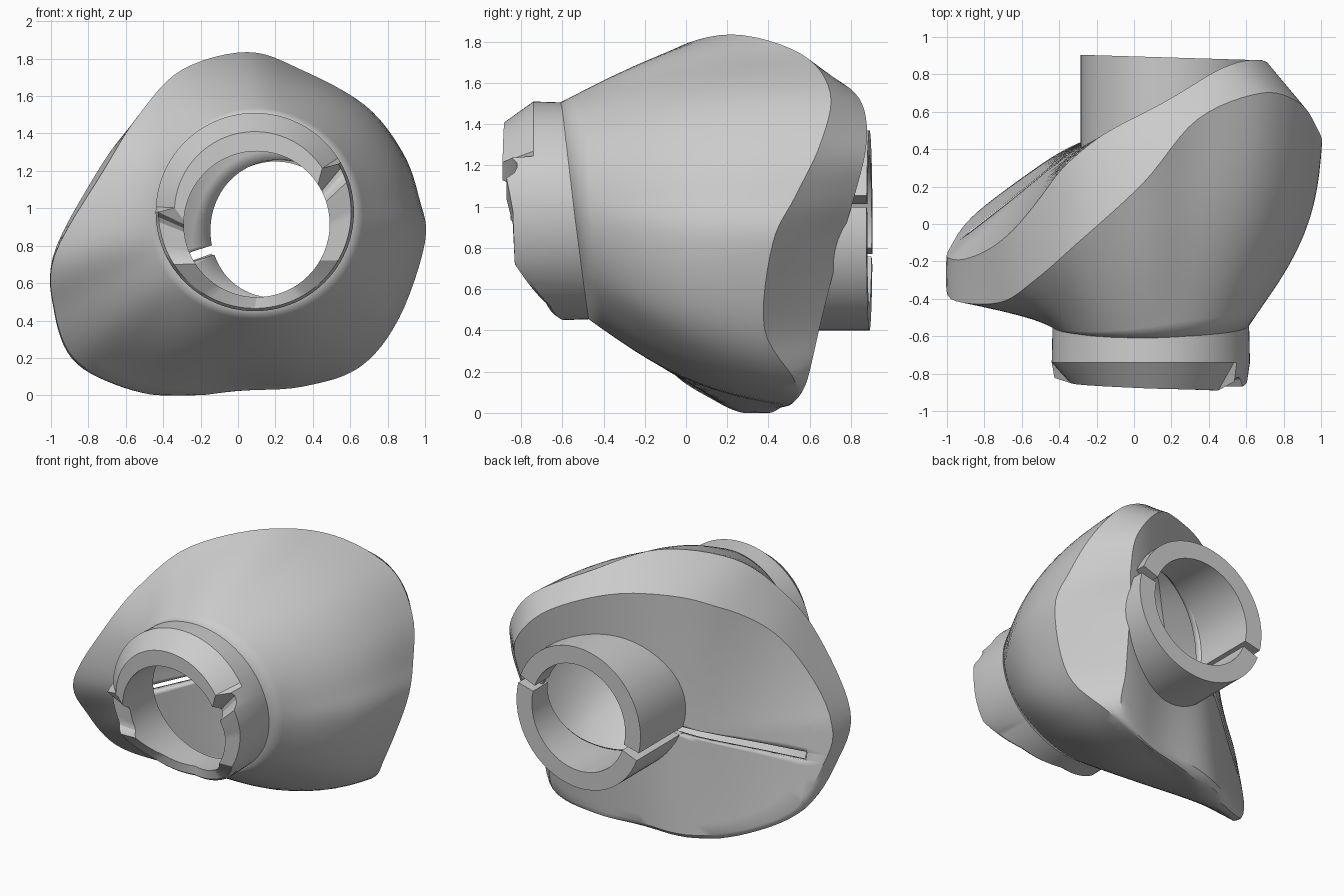
import bpy, bmesh, math
from mathutils import Vector

if "Cube" in bpy.data.objects:
    bpy.data.objects.remove(bpy.data.objects["Cube"])

WALL = 0.05
SLIT = math.radians(17)            # tilt of the slit line
TUBE_C = (0.2, 0.885)              # tube centre in x, z


def plate_y(x, z):
    """Slightly twisted, gently crowned back plate: depth at x, z."""
    f = (z - 0.05) / 1.35
    return (0.41 + 0.07 * f + (0.32 + 0.39 * f) * x - 0.12 * min(0, x) ** 4
            + 0.12 * math.exp(-((x + 0.25) / 0.36) ** 2)
            - 0.6 * max(0, x - 0.35) ** 2
            - 0.5 * max(0, z - 0.75) * max(0, -x - 0.4))


def closed_spline(pts, n=6):
    pts = [Vector(p) for p in pts]
    out, m = [], len(pts)
    for i in range(m):
        a, b, c, d = (pts[(i + k) % m] for k in (-1, 0, 1, 2))
        for k in range(n):
            t = k / n
            out.append(0.5 * (2 * b + (c - a) * t + (2 * a - 5 * b + 4 * c - d) * t * t
                              + (3 * b - a - 3 * c + d) * t ** 3))
    return out


def skin(bm, rings, wrap_rings=False):
    vs = [[bm.verts.new(p) for p in r] for r in rings]
    n, m = len(vs), len(vs[0])
    for i in range(n if wrap_rings else n - 1):
        for j in range(m):
            a, b, k = vs[i], vs[(i + 1) % n], (j + 1) % m
            bm.faces.new((a[j], b[j], b[k], a[k]))
    return vs


def finish(bm, name, recalc=True):
    if recalc:
        bmesh.ops.recalc_face_normals(bm, faces=bm.faces)
    me = bpy.data.meshes.new(name)
    bm.to_mesh(me)
    bm.free()
    ob = bpy.data.objects.new(name, me)
    bpy.context.collection.objects.link(ob)
    bpy.ops.object.select_all(action='DESELECT')
    ob.select_set(True)
    bpy.context.view_layer.objects.active = ob
    bpy.ops.object.shade_smooth_by_angle(angle=math.radians(28))
    return ob


def circle_pt(c, r, a, y):
    return Vector((c[0] + r * math.cos(a), y, c[1] + r * math.sin(a)))


def neck_y(a):
    return -0.55 - 0.07 * math.sin(a)


# --- housing: neck -> flared shell -> bevel band -> back plate with round hole
outer_edge = closed_spline([
    (1, .42, .82), (.97, .53, 1.05), (.88, .65, 1.3), (.68, .70, 1.55), (.34, .56, 1.74),
    (.05, .22, 1.835), (-.3, -.1, 1.74), (-.53, -.3, 1.5), (-.72, -.42, 1.2), (-.98, -.4, .75),
    (-.98, -.24, .45), (-.88, -.07, .2), (-.65, .12, .07), (-.35, .28, .0), (0, .4, .035),
    (.35, .5, .05), (.65, .53, .15), (.86, .38, .41)])
plate_edge = closed_spline([(x, 0, z) for x, z in [
    (.66, .82), (.71, 1.05), (.70, 1.27), (.52, 1.5), (.25, 1.63), (-.05, 1.68), (-.33, 1.63),
    (-.58, 1.43), (-.78, 1.15), (-.99, .74), (-.965, .46), (-.865, .22), (-.64, .09), (-.35, .035),
    (0, .06), (.3, .08), (.59, .17), (.61, .42)]])
for p in plate_edge:
    p.y = plate_y(p.x, p.z)

neck, radial = [], []
for p in outer_edge:
    a = math.atan2(p.z - 0.93, p.x - 0.05)
    neck.append(circle_pt((0.09, 0.98), 0.52, a, neck_y(a)))
    radial.append(Vector((math.cos(a), 0, math.sin(a)))
                  * (0.03 + 0.07 * math.cos(a) - 0.04 * min(0, math.sin(a))))
rings = []
for i in range(13):
    s = i / 12
    rings.append([c.lerp(b, s) + r * math.sin(math.pi * s)
                  for c, b, r in zip(neck, outer_edge, radial)])
# band between shell and plate: flat above, rounded along the lower left rim
for s in (0.25, 0.5, 0.75):
    ring = []
    for j, (b, p) in enumerate(zip(outer_edge, plate_edge)):
        w = 0.03 * max(0, math.sin(math.pi * (j - 54) / 46)) if 54 < j < 100 else 0
        out = Vector((b.x - 0.05, 0.4, b.z - 0.93)).normalized()
        ring.append(b.lerp(p, s) + out * w * math.sin(math.pi * s))
        ring[-1].z = max(ring[-1].z, 0)
    rings.append(ring)
hole = []
for p in plate_edge:
    a = math.atan2(p.z - TUBE_C[1], p.x - TUBE_C[0])
    hole.append(circle_pt(TUBE_C, 0.37, a, 0))
for i in range(9):
    ring = [p.lerp(h, i / 8) for p, h in zip(plate_edge, hole)]
    for p in ring:
        p.y = plate_y(p.x, p.z)
    rings.append(ring)

bm = bmesh.new()
skin(bm, rings)

# slit through the plate, left of the tube
normal = Vector((-math.sin(SLIT), 0, math.cos(SLIT)))
centre = Vector((TUBE_C[0], 0, TUBE_C[1]))
for co, no in ((centre + normal * 0.027, normal), (centre - normal * 0.027, normal),
               (Vector((-0.89, 0, 0)), Vector((1, 0, 0)))):
    near = [f for f in bm.faces if all(
        abs(v.co.y - plate_y(v.co.x, v.co.z)) < 0.02 for v in f.verts)
        and f.calc_center_median().x < 0]
    geom = set(near)
    for f in near:
        geom.update(f.edges)
        geom.update(f.verts)
    bmesh.ops.bisect_plane(bm, geom=list(geom), dist=1e-5, plane_co=co, plane_no=no)
gone = []
for f in bm.faces:
    c = f.calc_center_median()
    if (abs((c - centre).dot(normal)) < 0.027 and -0.89 < c.x < -0.1
            and abs(c.y - plate_y(c.x, c.z)) < 0.03):
        gone.append(f)
bmesh.ops.delete(bm, geom=gone, context='FACES')
housing = finish(bm, "housing", recalc=False)
mod = housing.modifiers.new("wall", 'SOLIDIFY')
mod.thickness = WALL
mod.offset = -1

# --- rear tube: two half sleeves separated by slits
for k, name in enumerate(("rear_tube_upper", "rear_tube_lower")):
    gap = 0.06
    a0, a1 = SLIT + k * math.pi + gap, SLIT + (k + 1) * math.pi - gap
    sections = []
    for i in range(29):
        a = a0 + (a1 - a0) * i / 28
        sec = []
        for r, back in ((0.485, 0), (0.485, 1), (0.365, 1), (0.365, 0)):
            p = circle_pt(TUBE_C, r, a, 0)
            end = 0.89 - 0.03 * (p.x - 0.2)
            p.y = end if back else min(plate_y(p.x, p.z) - 0.04, end - 0.03)
            sec.append(p)
        sections.append(sec)
    bm = bmesh.new()
    vs = skin(bm, sections)
    bm.faces.new(vs[0])
    bm.faces.new(vs[-1])
    finish(bm, name)

# --- front collar: bevelled on top, notched at both sides, cut away below
front = [(0, -.84), (18, -.87), (22, -.82), (29, -.82), (32, -.89), (90, -.88), (178, -.85),
         (184, -.77), (206, -.76), (212, -.8), (240, -.68), (270, -.61), (300, -.68),
         (330, -.83), (360, -.84)]


def front_y(deg):
    for (d0, y0), (d1, y1) in zip(front, front[1:]):
        if d0 <= deg <= d1:
            return y0 + (y1 - y0) * (deg - d0) / (d1 - d0)


sections = []
for i in range(120):
    deg = i * 3
    a = math.radians(deg)
    yf, base = front_y(deg), neck_y(a)
    face_r = 0.43 if 31 < deg < 180 else 0.515
    sections.append([
        circle_pt((0.09, 0.98), 0.525, a, base + 0.03),
        circle_pt((0.09, 0.98), 0.53, a, max(-0.74, yf + 0.02)),
        circle_pt((0.09, 0.98), face_r, a, yf),
        circle_pt((0.1, 0.915), 0.39, a, yf),
        circle_pt((0.1, 0.915), 0.39, a, base + 0.04)])
bm = bmesh.new()
skin(bm, sections, wrap_rings=True)
finish(bm, "front_collar")
